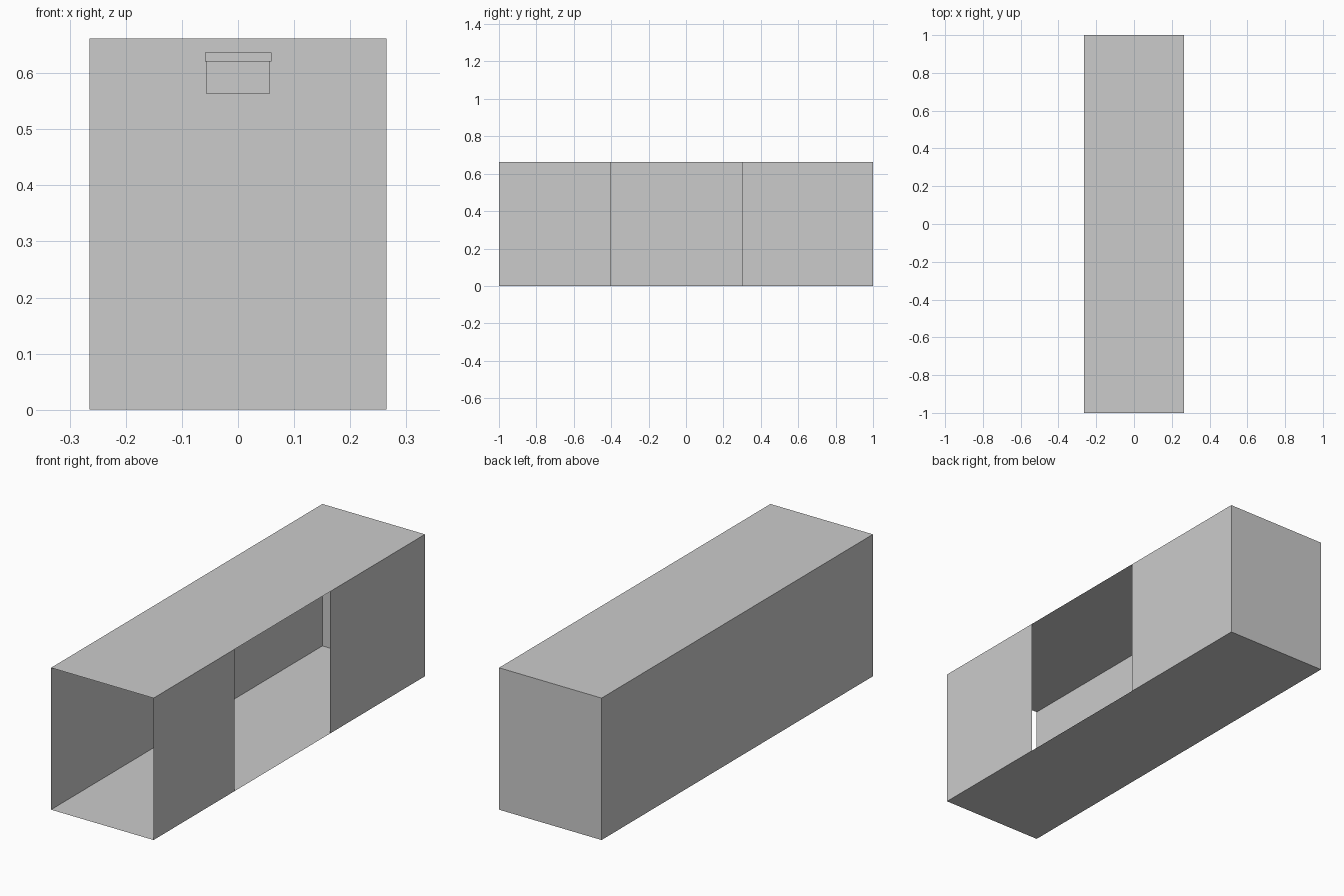
import bpy
from mathutils import Vector

if "Cube" in bpy.data.objects:
    bpy.data.objects.remove(bpy.data.objects["Cube"])

W, L, H = 0.2645, 1.0, 0.662  # half width, half length, height


def sheet(name, corner, u, v):
    """Thin single-face panel spanned by two edge vectors."""
    c, u, v = Vector(corner), Vector(u), Vector(v)
    me = bpy.data.meshes.new(name)
    me.from_pydata([c, c + u, c + u + v, c + v], [], [(0, 1, 2, 3)])
    ob = bpy.data.objects.new(name, me)
    bpy.context.collection.objects.link(ob)
    return ob


def box(name, lo, hi):
    lo, hi = Vector(lo), Vector(hi)
    bpy.ops.mesh.primitive_cube_add(size=1, location=(lo + hi) / 2)
    ob = bpy.context.object
    ob.name = name
    ob.scale = hi - lo
    return ob


# Corridor shell, open at the front
sheet("floor", (-W, -L, 0), (2 * W, 0, 0), (0, 2 * L, 0))
sheet("ceiling", (-W, -L, H), (2 * W, 0, 0), (0, 2 * L, 0))
sheet("left_wall", (-W, -L, 0), (0, 2 * L, 0), (0, 0, H))
sheet("back_wall", (-W, L, 0), (2 * W, 0, 0), (0, 0, H))

# Right wall in two panels with a full-height opening between them
for name, y0, y1 in (("right_wall_front", -L, -0.403), ("right_wall_back", 0.30, L)):
    sheet(name, (W, y0, 0), (0, y1 - y0, 0), (0, 0, H))

# Small roll-down screen mounted inside on the back wall
box("screen_casing", (-0.059, 0.982, 0.621), (0.060, 0.999, 0.637))
sheet("screen_sheet", (-0.057, 0.990, 0.564), (0.114, 0, 0), (0, 0, 0.057))
